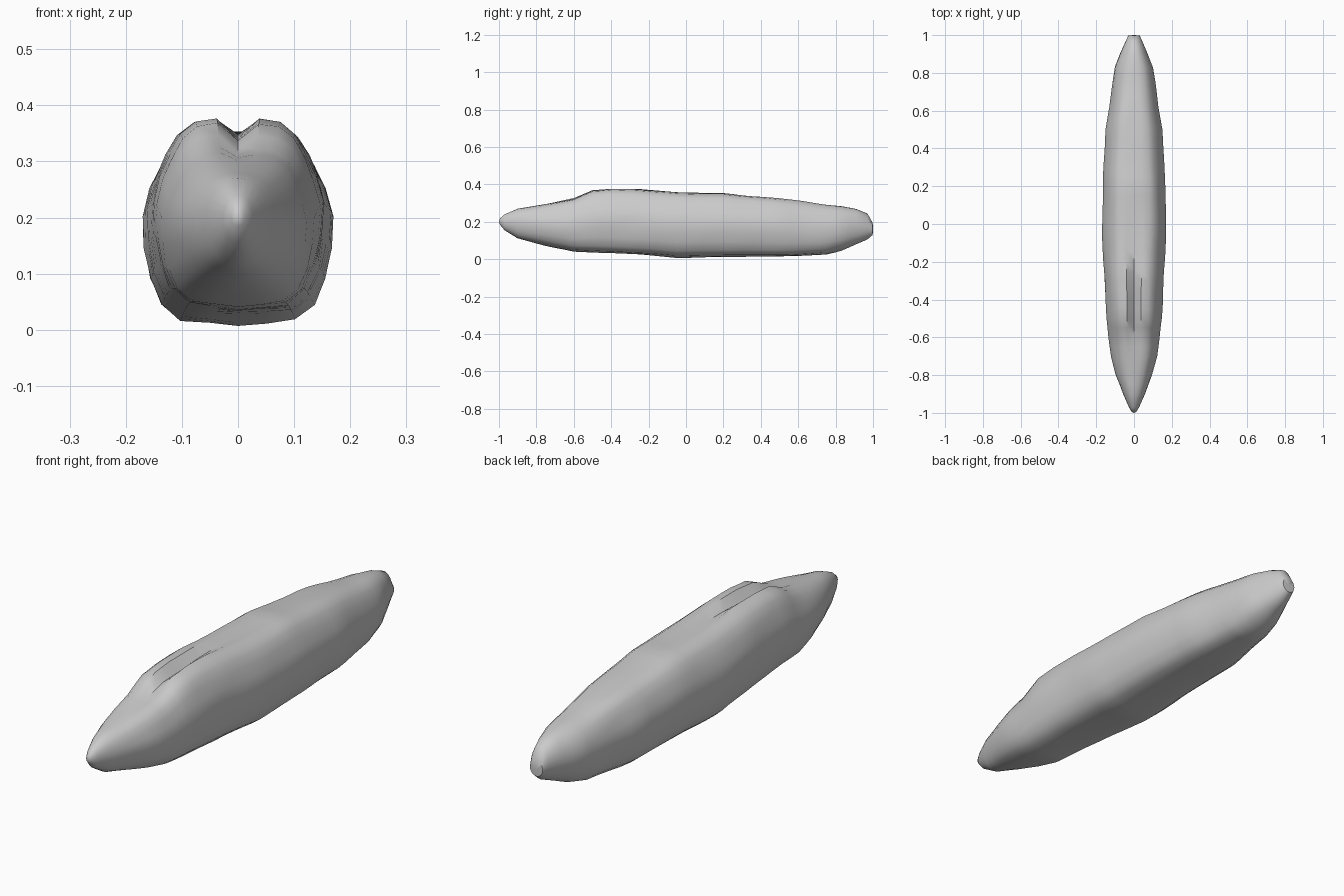
import bpy, bmesh, math
from mathutils import Vector, noise

if "Cube" in bpy.data.objects:
    bpy.data.objects.remove(bpy.data.objects["Cube"])

# Stations along the body: y, half width, bottom z, top z, top groove depth
STATIONS = [
    (-0.995, 0.012, 0.185, 0.218, 0), (-0.97, 0.027, 0.155, 0.240, 0),
    (-0.90, 0.058, 0.112, 0.270, 0), (-0.80, 0.095, 0.086, 0.288, 0),
    (-0.70, 0.123, 0.062, 0.305, 0.004), (-0.60, 0.136, 0.040, 0.326, 0.012),
    (-0.50, 0.146, 0.037, 0.368, 0.03), (-0.40, 0.151, 0.033, 0.377, 0.035),
    (-0.25, 0.159, 0.024, 0.373, 0.026), (-0.05, 0.171, 0.006, 0.357, 0.006),
    (0.20, 0.166, 0.013, 0.352, 0), (0.50, 0.151, 0.015, 0.324, 0),
    (0.62, 0.130, 0.018, 0.310, 0), (0.75, 0.114, 0.023, 0.293, 0),
    (0.83, 0.101, 0.046, 0.283, 0), (0.91, 0.070, 0.078, 0.270, 0),
    (0.97, 0.043, 0.106, 0.245, 0), (0.998, 0.030, 0.130, 0.195, 0),
]
# Right half of the middle cross-section, bottom to top (x ratio, z ratio)
HALF = [(0, 0), (0.3, 0.015), (0.6, 0.03), (0.8, 0.11), (0.92, 0.24),
        (0.98, 0.4), (1.0, 0.56), (0.92, 0.7), (0.8, 0.82), (0.68, 0.92),
        (0.5, 0.985), (0.25, 1.0), (0, 1.0)]


def section(y, w, lo, hi, groove):
    """One closed ring, squarer amidships and rounder at the tips."""
    round_mix = min(1, max(0, (abs(y) - 0.55) / 0.4))
    right = []
    for i, (px, pz) in enumerate(HALF):
        a = math.pi * i / (len(HALF) - 1)
        px += (math.sin(a) - px) * round_mix
        pz += ((1 - math.cos(a)) / 2 - pz) * round_mix
        z = lo + (hi - lo) * pz
        if i == len(HALF) - 1:
            z -= groove
        right.append((px * w, y, z))
    left = [(-x, yy, z) for x, yy, z in right[-2:0:-1]]
    return right + left


# Body shell
bm = bmesh.new()
rings = []
for a, b in zip(STATIONS, STATIONS[1:]):
    n = max(1, round((b[0] - a[0]) / 0.05))
    for k in range(n):
        s = [p + (q - p) * k / n for p, q in zip(a, b)]
        rings.append([bm.verts.new(c) for c in section(*s)])
rings.append([bm.verts.new(c) for c in section(*STATIONS[-1])])
for r, s in zip(rings, rings[1:]):
    for i in range(len(r)):
        j = (i + 1) % len(r)
        bm.faces.new((r[i], r[j], s[j], s[i]))

# Pointed front tip and blunt rear tip
for ring, tip in ((rings[0], (0, -1, 0.2)), (rings[-1], (0, 1, 0.16))):
    v = bm.verts.new(tip)
    for i in range(len(ring)):
        bm.faces.new((ring[i], ring[(i + 1) % len(ring)], v))
bmesh.ops.recalc_face_normals(bm, faces=bm.faces)

# Gentle uneven dents on the flanks
bm.normal_update()
for v in bm.verts:
    if abs(v.co.y) < 0.93:
        p = Vector((v.co.x * 14, v.co.y * 6, v.co.z * 16))
        v.co += v.normal * noise.noise(p) * 0.004

mesh = bpy.data.meshes.new("body_shell")
bm.to_mesh(mesh)
bm.free()
body = bpy.data.objects.new("body_shell", mesh)
bpy.context.collection.objects.link(body)
bpy.context.view_layer.objects.active = body
body.select_set(True)
bpy.ops.object.shade_smooth_by_angle(angle=math.radians(40))
